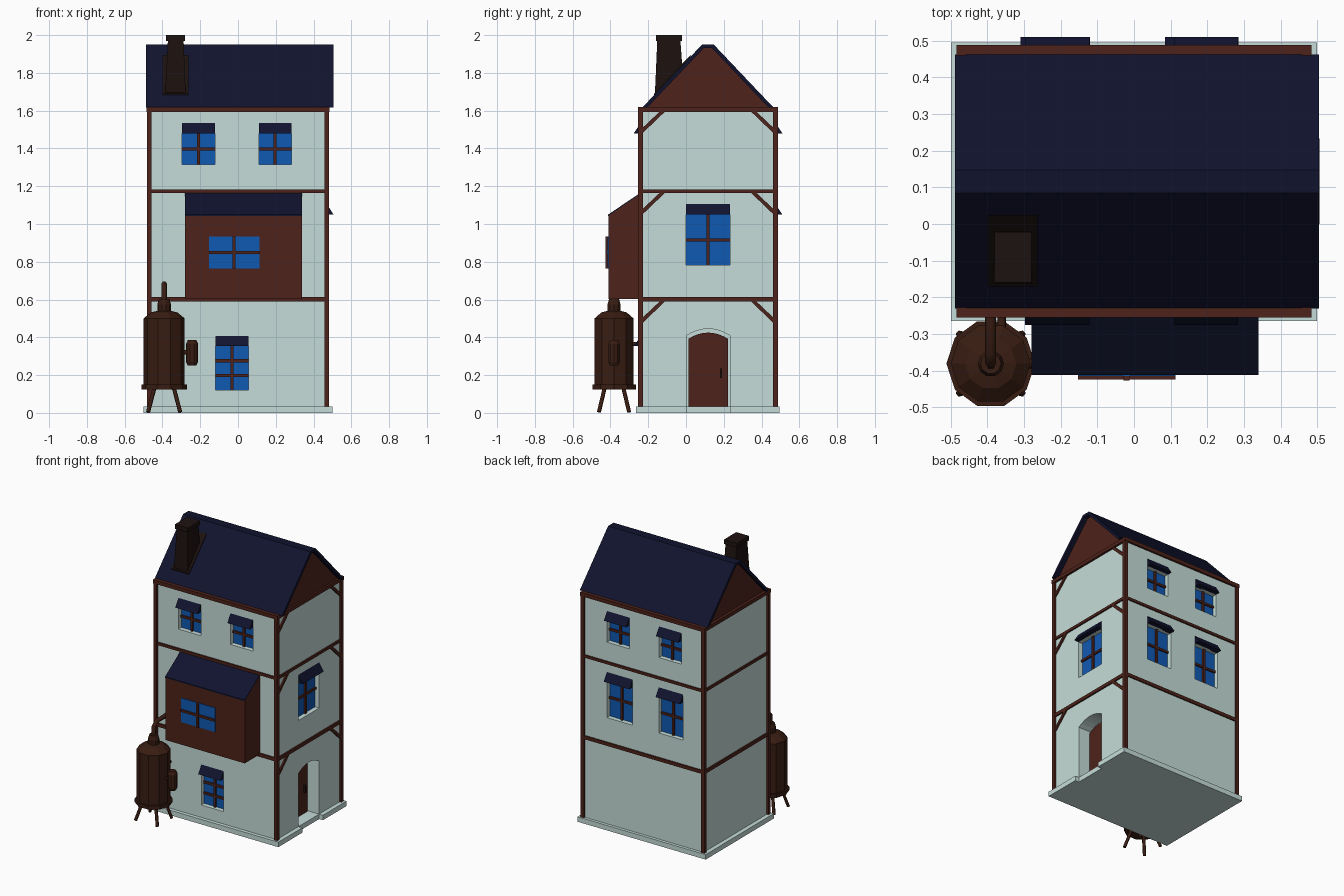
import bpy, bmesh, math
from mathutils import Vector

if "Cube" in bpy.data.objects:
    bpy.data.objects.remove(bpy.data.objects["Cube"])


def material(name, rgb):
    m = bpy.data.materials.new(name)
    m.diffuse_color = (*rgb, 1)
    m.use_nodes = True
    m.node_tree.nodes["Principled BSDF"].inputs["Base Color"].default_value = m.diffuse_color
    return m


PLASTER = material("plaster", (0.56, 0.72, 0.69))
WOOD = material("wood", (0.075, 0.016, 0.010))
SLATE = material("slate", (0.005, 0.0065, 0.027))
GLASS = material("glass", (0.005, 0.10, 0.45))
COPPER = material("copper", (0.04, 0.012, 0.006))
SOOT = material("soot", (0.012, 0.006, 0.005))

X, YF, YB = 0.47, -0.24, 0.474  # wall faces


def finish(name, bm, mat):
    bmesh.ops.recalc_face_normals(bm, faces=bm.faces)
    me = bpy.data.meshes.new(name)
    bm.to_mesh(me)
    bm.free()
    ob = bpy.data.objects.new(name, me)
    bpy.context.collection.objects.link(ob)
    if mat:
        me.materials.append(mat)
    return ob


def add_prism(bm, pts, vec):
    f = bm.faces.new([bm.verts.new(p) for p in pts])
    r = bmesh.ops.extrude_face_region(bm, geom=[f], use_keep_orig=True)
    bmesh.ops.translate(bm, vec=vec, verts=[v for v in r["geom"] if isinstance(v, bmesh.types.BMVert)])


def prism(name, pts, vec, mat):
    bm = bmesh.new()
    add_prism(bm, pts, vec)
    return finish(name, bm, mat)


def add_box(bm, lo, hi):
    (a, b, c), (d, e, f) = lo, hi
    add_prism(bm, [(a, b, c), (d, b, c), (d, e, c), (a, e, c)], (0, 0, f - c))


def boxes(name, pairs, mat):
    bm = bmesh.new()
    for lo, hi in pairs:
        add_box(bm, lo, hi)
    return finish(name, bm, mat)


def x_prism(name, yz, x0, x1, mat):
    return prism(name, [(x0, y, z) for y, z in yz], (x1 - x0, 0, 0), mat)


def lathe(name, profile, sides, loc, mat):
    bm = bmesh.new()
    rings = [[bm.verts.new((loc[0] + r * math.cos(2 * math.pi * i / sides),
                            loc[1] + r * math.sin(2 * math.pi * i / sides), z))
              for i in range(sides)] for r, z in profile]
    for a, b in zip(rings, rings[1:]):
        for i in range(sides):
            j = (i + 1) % sides
            bm.faces.new((a[i], a[j], b[j], b[i]))
    bm.faces.new(rings[0])
    bm.faces.new(rings[-1])
    return finish(name, bm, mat)


def tube(name, pts, r, mat):
    cu = bpy.data.curves.new(name, 'CURVE')
    cu.dimensions, cu.bevel_depth, cu.bevel_resolution, cu.use_fill_caps = '3D', r, 1, True
    sp = cu.splines.new('POLY')
    sp.points.add(len(pts) - 1)
    for p, co in zip(sp.points, pts):
        p.co = (*co, 1)
    cu.materials.append(mat)
    ob = bpy.data.objects.new(name, cu)
    bpy.context.collection.objects.link(ob)


# wall-local coordinates: u along the wall, d outward, z up
FACES = {
    "front": lambda u, d, z: Vector((u, YF - d, z)),
    "back": lambda u, d, z: Vector((u, YB + d, z)),
    "right": lambda u, d, z: Vector((X + d, u, z)),
    "bay": lambda u, d, z: Vector((u, -0.41 - d, z)),
}
cutter = bmesh.new()


def window(side, u0, u1, z0, z1, bars=1, recess=0.035, awning=True):
    F = FACES[side]
    name = side + "_window"
    glass = -recess + 0.003
    if recess > 0:
        add_box(cutter, F(u0, -recess, z0), F(u1, 0.1, z1))
    boxes(name + "_glass", [(F(u0, glass - 0.02, z0), F(u1, glass, z1))], GLASS)
    um, w = (u0 + u1) / 2, 0.008
    pairs = [(F(um - w, glass - 0.01, z0), F(um + w, glass + 0.012, z1))]
    for i in range(bars):
        zm = z0 + (z1 - z0) * (i + 1) / (bars + 1)
        pairs.append((F(u0, glass - 0.01, zm - w), F(u1, glass + 0.010, zm + w)))
    boxes(name + "_bars", pairs, WOOD)
    if awning:
        pts = [F(u0, -0.01, z1), F(u0, 0.036, z1), F(u0, 0, z1 + 0.055), F(u0, -0.01, z1 + 0.055)]
        prism(name + "_awning", pts, F(u1, 0, 0) - F(u0, 0, 0), SLATE)


# windows
for u0, u1 in ((-0.297, -0.122), (0.11, 0.284)):
    window("front", u0, u1, 1.315, 1.48)
    window("back", u0, u1, 1.315, 1.48)
for u0, u1 in ((-0.31, -0.12), (0.085, 0.285)):
    window("back", u0, u1, 0.783, 1.05)
window("front", -0.118, 0.056, 0.122, 0.353, bars=2)
window("right", 0.0, 0.233, 0.783, 1.05)
window("bay", -0.153, 0.113, 0.764, 0.934, recess=-0.002, awning=False)


# arched doorway and door
def arch(u0, u1, z0, spring, top, x, n=8):
    um, h = (u0 + u1) / 2, (u1 - u0) / 2
    pts = [(x, u0, z0), (x, u1, z0)]
    for i in range(n + 1):
        t = 1 - 2 * i / n
        pts.append((x, um + h * t, spring + (top - spring) * (1 - t * t)))
    return pts


add_prism(cutter, arch(0.003, 0.232, 0.035, 0.41, 0.445, X - 0.1), (0.2, 0, 0))
prism("door", arch(0.012, 0.223, 0.035, 0.392, 0.425, X - 0.11), (0.025, 0, 0), WOOD)
boxes("door_handle", [((X - 0.09, 0.18, 0.185), (X - 0.07, 0.19, 0.235))], SOOT)

# walls with recesses
walls = boxes("walls", [((-X, YF, 0.02), (X, YB, 1.61))], PLASTER)
cut = finish("wall_cutter", cutter, PLASTER)
cut.hide_render = True
cut.hide_viewport = True
mod = walls.modifiers.new("recesses", 'BOOLEAN')
mod.operation, mod.solver, mod.object = 'DIFFERENCE', 'EXACT', cut

# plinth notched at the door
prism("plinth", [(-0.5, -0.265, 0), (0.5, -0.265, 0), (0.5, 0.003, 0), (X, 0.003, 0), (X, 0.232, 0),
                 (0.5, 0.232, 0), (0.5, 0.495, 0), (-0.5, 0.495, 0)], (0, 0, 0.035), PLASTER)

# corner posts and floor beams
px, y0, y1, t = 0.483, -0.253, 0.486, 0.026
boxes("corner_posts", [((x, y, 0.035), (x + t, y + t, 1.6))
                       for x in (-px, px - t) for y in (y0, y1 - t)], WOOD)
for i, (za, zb, g) in enumerate(((0.589, 0.613, -0.003), (1.164, 1.183, -0.003), (1.594, 1.62, 0.002))):
    a, b, c = px + g, y0 - g, y1 + g
    boxes(f"floor_beams_{i}", [((-a, b, za), (a, b + t, zb)), ((-a, c - t, za), (a, c, zb)),
                               ((-a, b + t, za), (-a + t, c - t, zb)), ((a - t, b + t, za), (a, c - t, zb))], WOOD)
boxes("attic_floor", [((-0.47, -0.24, 1.6), (0.47, 0.474, 1.618))], WOOD)

# diagonal braces on the door side
for z in (0.592, 1.167, 1.597):
    for c, s in ((y0 + t, 1), (y1 - t, -1)):
        x_prism("brace", [(c, z - 0.113), (c, z - 0.085), (c + s * 0.09, z), (c + s * 0.118, z)], X - 0.01, px - 0.003, WOOD)

# roof shell and gable infill
outer = [(-0.23, 1.618), (0.085, 1.95), (0.147, 1.95), (0.462, 1.618)]
inner = [(0.436, 1.618), (0.137, 1.932), (0.095, 1.932), (-0.204, 1.618)]
x_prism("roof", outer + inner, -0.488, 0.505, SLATE)
x_prism("gable", [(-0.215, 1.615), (0.09, 1.938), (0.142, 1.938), (0.447, 1.615)], -0.465, 0.472, WOOD)

# chimney with flashing and cap
x_prism("chimney_flashing", [(-0.168, 1.66), (-0.17, 1.69), (0.024, 1.895), (0.026, 1.86)], -0.4, -0.263, SOOT)
bm = bmesh.new()
lo = [bm.verts.new(p) for p in ((-0.386, -0.165, 1.68), (-0.277, -0.165, 1.68), (-0.277, -0.008, 1.68), (-0.386, -0.008, 1.68))]
hi = [bm.verts.new(p) for p in ((-0.371, -0.152, 1.975), (-0.288, -0.152, 1.975), (-0.288, -0.03, 1.975), (-0.371, -0.03, 1.975))]
for i in range(4):
    bm.faces.new((lo[i], lo[(i + 1) % 4], hi[(i + 1) % 4], hi[i]))
bm.faces.new(lo)
bm.faces.new(hi)
finish("chimney_stack", bm, SOOT)
boxes("chimney_cap", [((-0.381, -0.16, 1.97), (-0.28, -0.022, 2.0))], SOOT)

# timber bay with lean-to roof
x_prism("bay", [(YF, 0.603), (-0.41, 0.603), (-0.41, 1.045), (YF, 1.16)], -0.28, 0.34, WOOD)
x_prism("bay_roof", [(YF, 1.157), (-0.412, 1.042), (-0.412, 1.05), (YF, 1.166)], -0.28, 0.34, SLATE)

# copper boiler
cx, cy = -0.391, -0.381
lathe("boiler", [(0.108, 0.125), (0.121, 0.125), (0.121, 0.15), (0.109, 0.15), (0.109, 0.5), (0.07, 0.532),
                 (0.036, 0.54), (0.036, 0.575), (0.028, 0.603)], 10, (cx, cy), COPPER)
for sx in (-1, 1):
    for sy in (-1, 1):
        tube("boiler_leg", [(cx + sx * 0.085, cy + sy * 0.08, 0.004), (cx + sx * 0.052, cy + sy * 0.05, 0.13)], 0.011, COPPER)
tube("boiler_pipe", [(cx, cy, 0.59), (cx, cy, 0.655), (cx, cy + 0.03, 0.683), (cx, YF + 0.01, 0.683)], 0.015, COPPER)
tube("boiler_feed", [(cx + 0.03, cy + 0.08, 0.365), (cx + 0.03, YF + 0.01, 0.365)], 0.012, COPPER)
lathe("side_cylinder", [(0.022, 0.25), (0.032, 0.27), (0.032, 0.365), (0.022, 0.387)], 10, (-0.243, cy), COPPER)
tube("side_cylinder_joint", [(-0.3, cy, 0.32), (-0.25, cy, 0.32)], 0.014, COPPER)
